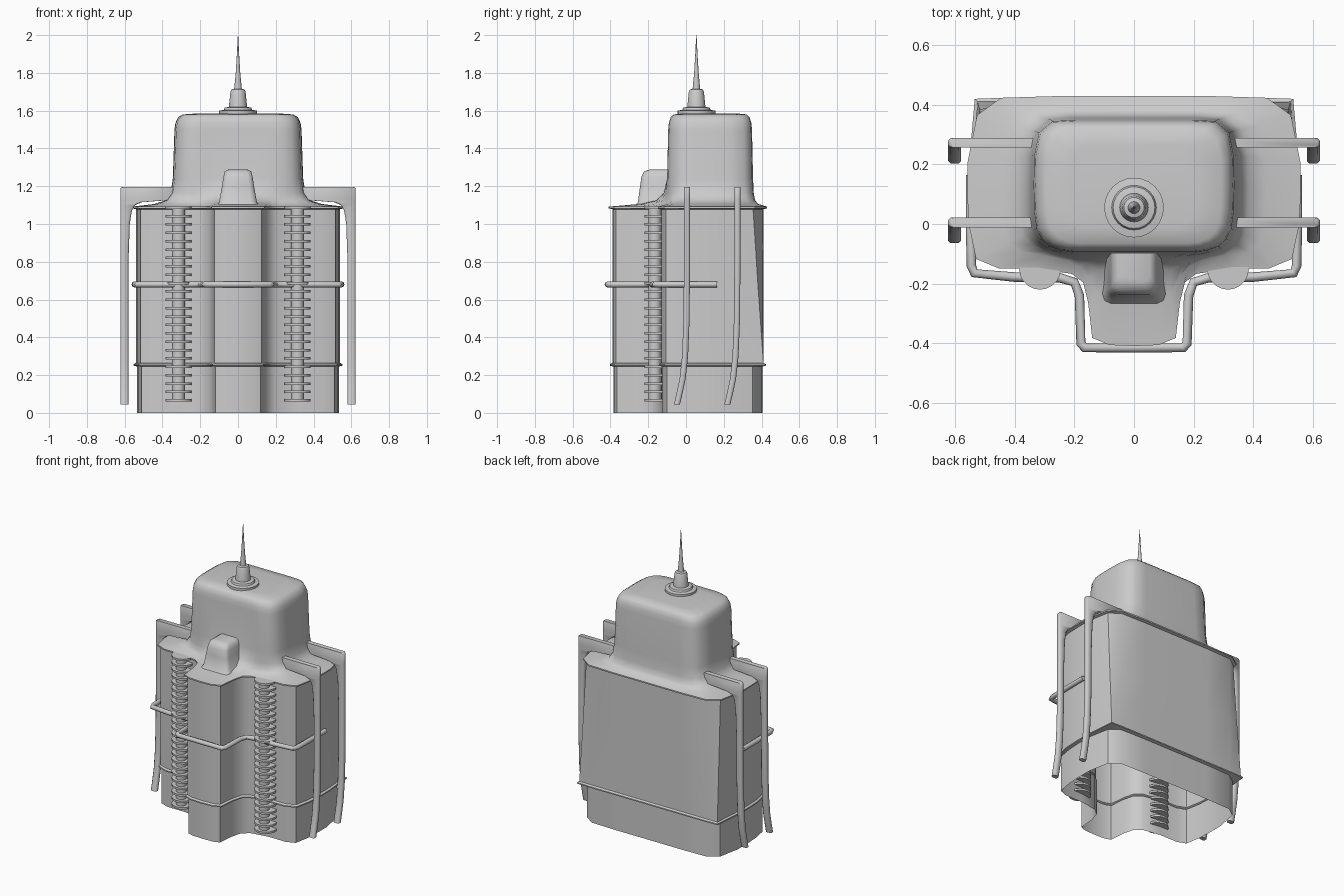
import bpy, math
from mathutils import Vector

cube = bpy.data.objects.get("Cube")
if cube:
    bpy.data.objects.remove(cube, do_unlink=True)

grey = bpy.data.materials.new("plain grey")
grey.use_nodes = True
COLOUR = (0.6, 0.6, 0.6, 1)
grey.diffuse_color = COLOUR
grey.node_tree.nodes["Principled BSDF"].inputs["Base Color"].default_value = COLOUR


def finish(obj, angle=40):
    obj.data.materials.append(grey)
    bpy.ops.object.select_all(action='DESELECT')
    obj.select_set(True)
    bpy.context.view_layer.objects.active = obj
    bpy.ops.object.shade_smooth_by_angle(angle=math.radians(angle))


def loft(name, rings, bottom=True, top=True, angle=40):
    """Skin a stack of closed rings that all have the same point count."""
    n = len(rings[0])
    verts = [p for r in rings for p in r]
    faces = [(k * n + i, k * n + (i + 1) % n, (k + 1) * n + (i + 1) % n, (k + 1) * n + i)
             for k in range(len(rings) - 1) for i in range(n)]
    if bottom:
        faces.append(tuple(reversed(range(n))))
    if top:
        faces.append(tuple(range(len(verts) - n, len(verts))))
    mesh = bpy.data.meshes.new(name)
    mesh.from_pydata(verts, [], faces)
    obj = bpy.data.objects.new(name, mesh)
    bpy.context.collection.objects.link(obj)
    finish(obj, angle)
    return obj


def mirrored(half):
    """Full loop from a right-hand half running front centre to back centre."""
    return [Vector(p) for p in half] + [Vector((-x, y)) for x, y in half[-2:0:-1]]


def offset(loop, d):
    out = []
    for i, p in enumerate(loop):
        t = (loop[(i + 1) % len(loop)] - p).normalized() + (p - loop[i - 1]).normalized()
        t.normalize()
        out.append(p + Vector((t.y, -t.x)) * d)
    return out


def at(loop, z):
    return [(p.x, p.y, z) for p in loop]


def circle(r, z, x=0, y=0, n=24):
    return [(x + r * math.cos(a), y + r * math.sin(a), z)
            for a in (2 * math.pi * i / n for i in range(n))]


# Plan of the lobed body, and the tower plan matched to it point for point
body_half = [(0, -.39), (.08, -.387), (.125, -.37), (.135, -.26), (.155, -.185), (.2, -.15),
             (.32, -.13), (.45, -.13), (.515, -.105), (.535, 0), (.54, .1), (.54, .2),
             (.51, .355), (.44, .405), (.25, .41), (0, .41)]
tower_half = [(0, -.1), (.07, -.1), (.12, -.1), (.17, -.1), (.21, -.1), (.25, -.095),
              (.29, -.08), (.317, -.055), (.335, -.02), (.343, .04), (.345, .13), (.343, .23),
              (.327, .31), (.28, .35), (.2, .355), (0, .355)]
square_half = list(body_half)
square_half[12:14] = [(.525, .41), (.44, .41)]

body = mirrored(body_half)
square = mirrored(square_half)
tower = mirrored(tower_half)
centre = Vector((0, .13))


def blend(t):
    return [a.lerp(b, t) for a, b in zip(body, tower)]


def shrink(s):
    return [centre + (p - centre) * s for p in tower]


# Lower skirt, open underneath
skirt = offset(body, -.006)
loft("skirt", [at(skirt, 0), at(skirt, .245), at(offset(square, .013), .25),
               at(offset(square, .013), .258), at(square, .265)], False, False)

# Main wall, squarer at the lower back corners, ending in a thin lip
loft("body_wall", [at(square, .262), at([a.lerp(b, .5) for a, b in zip(square, body)], .65),
                   at(body, 1.078), at(offset(body, .019), 1.083),
                   at(offset(body, .019), 1.092)], False, False)

# Flared roof running up into the rounded tower
loft("roof_and_tower",
     [at(offset(body, .019), 1.092), at(blend(.5), 1.106), at(blend(.8), 1.125),
      at(blend(.94), 1.165), at(tower, 1.24), at(shrink(.975), 1.5), at(shrink(.96), 1.535),
      at(shrink(.92), 1.565), at(shrink(.85), 1.58), at(shrink(.6), 1.586)], False, True, 50)


# Tapered block on the front of the tower
def block_ring(z, w, front, c):
    return at(mirrored([(0, front), (w - c, front), (w - c * .3, front + c * .3),
                        (w, front + c), (w, -.05), (0, -.05)]), z)


loft("front_block", [block_ring(1.08, .125, -.29, .03), block_ring(1.115, .1, -.255, .03),
                     block_ring(1.2, .085, -.243, .025), block_ring(1.25, .077, -.236, .025),
                     block_ring(1.278, .07, -.222, .025), block_ring(1.288, .052, -.195, .02)],
     True, True, 50)

# Spire: stepped base, socket and needle
spire = [(.1, 1.575), (.1, 1.6), (.075, 1.604), (.07, 1.616), (.048, 1.62), (.04, 1.70),
         (.034, 1.712), (.02, 1.716), (.012, 1.8), (.006, 1.9), (.001, 2.0)]
loft("spire", [circle(r, z, 0, .055) for r, z in spire])

# Ribbed columns: a core with stacked thin discs
RIBS = 24
for side, label in ((1, "left"), (-1, "right")):
    x = side * .315
    loft(label + "_column_core", [circle(.034, z, x, -.165, 12) for z in (.06, 1.09)])
    for i in range(RIBS):
        z = .06 + i * 1.02 / (RIBS - 1)
        loft(f"{label}_column_rib_{i + 1}",
             [circle(.07, z, x, -.15, 20), circle(.07, z + .013, x, -.15, 20)])

# Handrail wrapped round the front and sides
rail_half = [(0, -.415), (.165, -.415), (.178, -.4), (.183, -.24), (.2, -.195), (.25, -.18),
             (.4, -.178), (.535, -.165), (.545, -.14), (.548, 0), (.548, .165)]
path = [(-x, y) for x, y in rail_half[:0:-1]] + rail_half
curve = bpy.data.curves.new("handrail", 'CURVE')
curve.dimensions = '3D'
curve.bevel_depth = .016
curve.bevel_resolution = 2
curve.use_fill_caps = True
line = curve.splines.new('POLY')
line.points.add(len(path) - 1)
for point, (x, y) in zip(line.points, path):
    point.co = (x, y, .68, 1)
rail = bpy.data.objects.new("handrail", curve)
bpy.context.collection.objects.link(rail)
bpy.context.view_layer.objects.active = rail
rail.select_set(True)
bpy.ops.object.convert(target='MESH')
finish(bpy.context.object, 50)

# Bracket arms: out from the tower, then down with a forward curl (z, inner x, y shift)
arm = [(.045, .58, -.053), (.1, .58, -.04), (.18, .58, -.023), (.3, .58, -.01), (.5, .58, -.002),
       (.8, .58, 0), (1.0, .573, 0), (1.07, .562, 0), (1.1, .545, 0), (1.115, .51, 0),
       (1.13, .32, 0), (1.188, .32, 0), (1.196, .325, 0)]


def arm_ring(z, inner, y, side):
    outer, w, c = (.615 if z > 1.19 else .623), .016, .008
    loop = [(inner, -w + c), (inner + c, -w), (outer - c, -w), (outer, -w + c),
            (outer, w - c), (outer - c, w), (inner + c, w), (inner, w - c)]
    return [(side * px, y + py, z) for px, py in loop[::side]]


for side, label in ((1, "left"), (-1, "right")):
    for y, place in ((.005, "front"), (.272, "back")):
        loft(f"{label}_{place}_arm", [arm_ring(z, i, y + s, side) for z, i, s in arm], angle=50)
